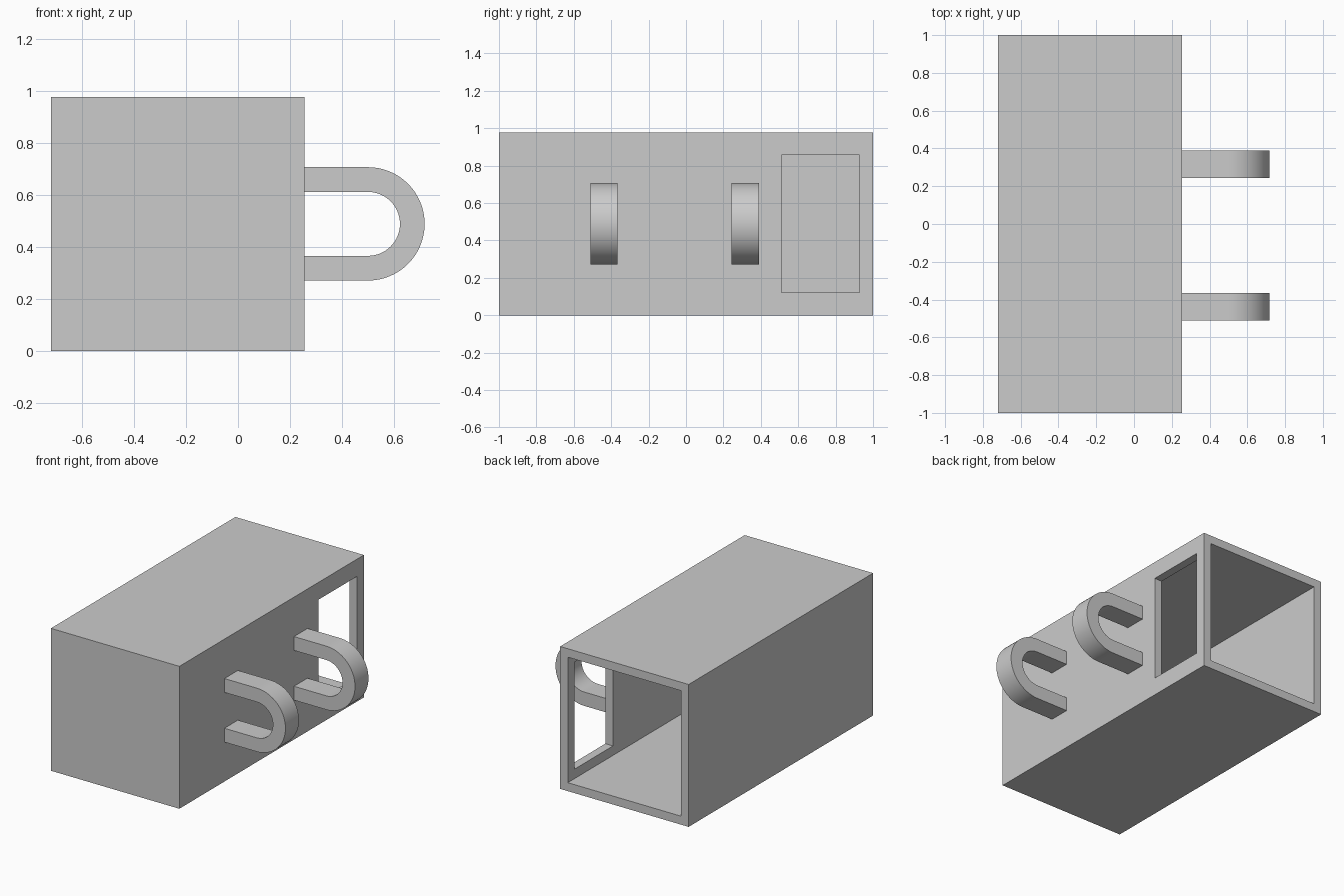
import bpy
import bmesh
import math
from mathutils import Vector

default = bpy.data.objects.get("Cube")
if default:
    bpy.data.objects.remove(default, do_unlink=True)

GREY = (0.6, 0.6, 0.6, 1)
grey = bpy.data.materials.new("plain grey")
grey.use_nodes = True
grey.diffuse_color = GREY
grey.node_tree.nodes["Principled BSDF"].inputs["Base Color"].default_value = GREY


def add_object(name, bm):
    bmesh.ops.recalc_face_normals(bm, faces=bm.faces)
    mesh = bpy.data.meshes.new(name)
    bm.to_mesh(mesh)
    bm.free()
    mesh.materials.append(grey)
    obj = bpy.data.objects.new(name, mesh)
    bpy.context.collection.objects.link(obj)
    return obj


def add_box(name, low, high):
    low, high = Vector(low), Vector(high)
    bm = bmesh.new()
    bmesh.ops.create_cube(bm, size=1)
    bmesh.ops.scale(bm, vec=high - low, verts=bm.verts)
    bmesh.ops.translate(bm, vec=(low + high) / 2, verts=bm.verts)
    return add_object(name, bm)


def select_only(obj):
    bpy.ops.object.select_all(action="DESELECT")
    obj.select_set(True)
    bpy.context.view_layer.objects.active = obj


def cut(target, cutter):
    cutter.hide_render = True
    mod = target.modifiers.new("cut", "BOOLEAN")
    mod.operation = "DIFFERENCE"
    mod.solver = "EXACT"
    mod.object = cutter
    select_only(target)
    bpy.ops.object.modifier_apply(modifier=mod.name)
    bpy.data.objects.remove(cutter, do_unlink=True)


# Hollow case, open at the back, with an opening in the handle side
LEFT, RIGHT, TOP, WALL = 0.255, -0.72, 0.977, 0.058
case = add_box("case", (RIGHT, -1, 0), (LEFT, 1, TOP))
cut(case, add_box("cavity_cutter", (RIGHT + WALL, -1 + WALL, WALL),
                  (LEFT - WALL, 1.2, TOP - WALL)))
cut(case, add_box("opening_cutter", (LEFT - 0.2, 0.51, 0.123),
                  (LEFT + 0.2, 0.927, 0.858)))


# U-shaped handles: two straight arms joined by a half ring
def add_handle(name, y_front, width=0.146, steps=32):
    bend_x, mid_z, outer, inner = 0.5, 0.4885, 0.218, 0.123

    def arc(radius):
        angles = [math.pi * (i / steps - 0.5) for i in range(steps + 1)]
        bend = [(bend_x + radius * math.cos(a), mid_z + radius * math.sin(a))
                for a in angles]
        return [(LEFT, mid_z - radius)] + bend + [(LEFT, mid_z + radius)]

    bm = bmesh.new()
    rims = [[bm.verts.new((x, y_front, z)) for x, z in arc(r)]
            for r in (outer, inner)]
    out, inn = rims
    for i in range(len(out) - 1):
        bm.faces.new((out[i], out[i + 1], inn[i + 1], inn[i]))
    result = bmesh.ops.extrude_face_region(bm, geom=bm.faces[:])
    moved = [g for g in result["geom"] if isinstance(g, bmesh.types.BMVert)]
    bmesh.ops.translate(bm, vec=(0, width, 0), verts=moved)
    handle = add_object(name, bm)
    select_only(handle)
    bpy.ops.object.shade_smooth_by_angle(angle=math.radians(30))


add_handle("front_handle", -0.511)
add_handle("back_handle", 0.243)
